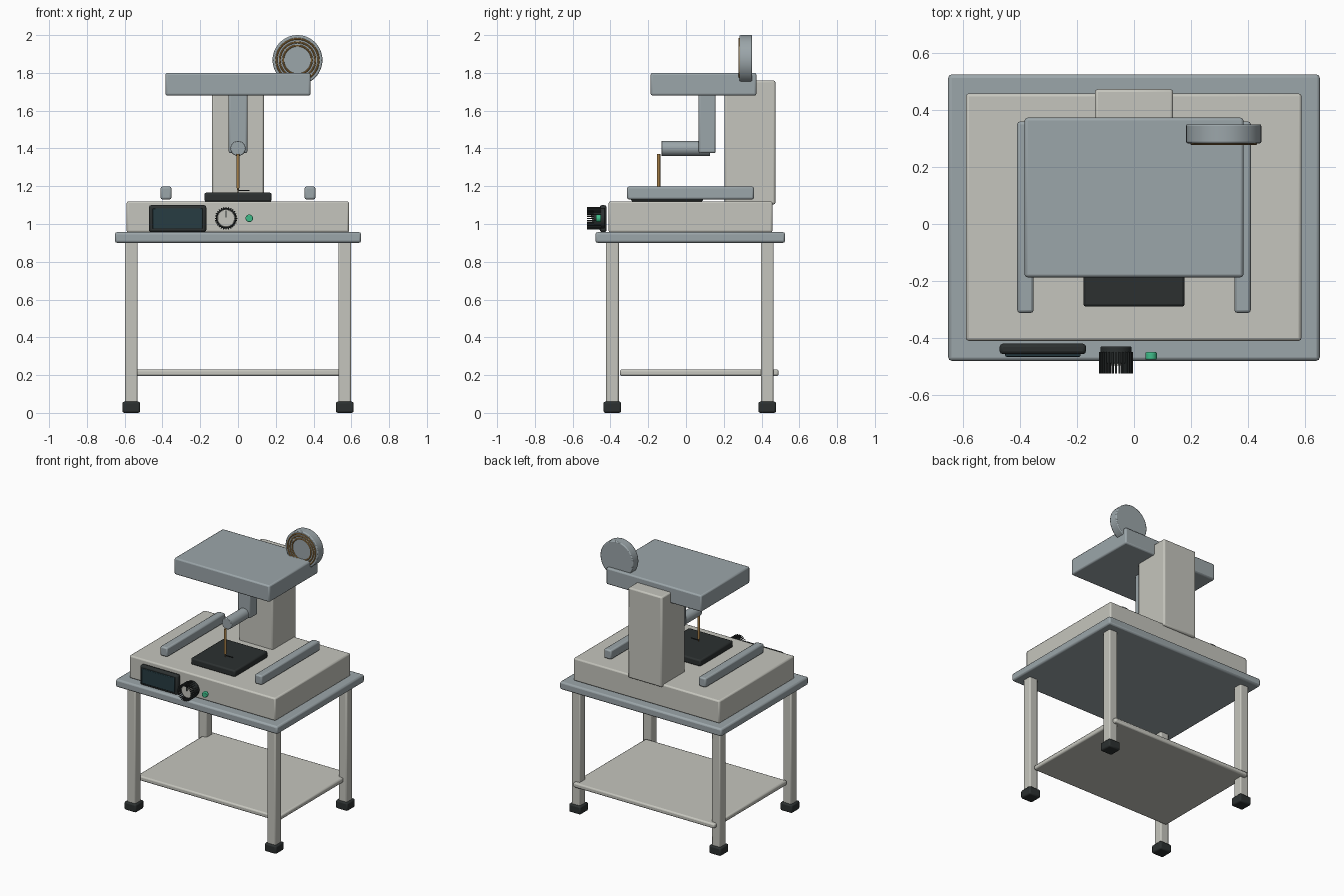
import bpy, math
from mathutils import Vector

if "Cube" in bpy.data.objects:
    bpy.data.objects.remove(bpy.data.objects["Cube"])


def mat(name, r, g, b):
    m = bpy.data.materials.new(name)
    m.diffuse_color = (r, g, b, 1)
    m.use_nodes = True
    m.node_tree.nodes["Principled BSDF"].inputs["Base Color"].default_value = m.diffuse_color
    return m


CREAM = mat("cream_paint", 0.56, 0.56, 0.51)
SLATE = mat("slate_paint", 0.33, 0.38, 0.40)
DARK = mat("dark_rubber", 0.025, 0.03, 0.03)
BRONZE = mat("bronze", 0.36, 0.20, 0.06)
GLASS = mat("screen_glass", 0.02, 0.045, 0.055)
GREEN = mat("green_light", 0.05, 0.5, 0.25)


def finish(o, name, m, bevel):
    o.name = name
    o.data.materials.append(m)
    if bevel:
        b = o.modifiers.new("bevel", 'BEVEL')
        b.width, b.segments, b.limit_method = bevel, 2, 'ANGLE'
        b.angle_limit = math.radians(40)
    bpy.ops.object.shade_smooth_by_angle(angle=math.radians(35))
    return o


def box(name, x, y, z, m, bevel=0.01):
    """Box from (min, max) ranges on each axis."""
    c = [(a + b) / 2 for a, b in (x, y, z)]
    s = [b - a for a, b in (x, y, z)]
    bpy.ops.mesh.primitive_cube_add(size=1, location=c)
    o = bpy.context.object
    for v in o.data.vertices:
        v.co = Vector(p * q for p, q in zip(v.co, s))
    return finish(o, name, m, bevel)


def rod(name, a, b, r, m, bevel=0.0, r2=None, sides=32):
    """Cylinder or cone from point a to point b."""
    a, b = Vector(a), Vector(b)
    d = b - a
    bpy.ops.mesh.primitive_cone_add(vertices=sides, radius1=r, radius2=r if r2 is None else r2,
                                    depth=d.length, location=(a + b) / 2)
    o = bpy.context.object
    o.rotation_euler = d.to_track_quat('Z', 'Y').to_euler()
    return finish(o, name, m, bevel)


# Table: top, shelf, legs and feet
box("table_top", (-0.652, 0.652), (-0.48, 0.525), (0.90, 0.957), SLATE, 0.012)
box("shelf", (-0.57, 0.57), (-0.35, 0.49), (0.195, 0.23), CREAM)
for sx, side in ((-1, "left"), (1, "right")):
    for cy, end in ((-0.39, "front"), (0.43, "back")):
        cx = sx * 0.565
        box(f"{end}_{side}_leg", (cx - 0.034, cx + 0.034), (cy - 0.034, cy + 0.034),
            (0.02, 0.91), CREAM, 0.008)
        box(f"{end}_{side}_foot", (cx - 0.047, cx + 0.047), (cy - 0.047, cy + 0.047),
            (0.005 - 0.005, 0.06), DARK, 0.01)
    # Side rails on the machine bed
    xs = sorted((sx * 0.352, sx * 0.41))
    box(f"{side}_rail", xs, (-0.312, 0.36), (1.13, 1.198), SLATE)

# Machine body
box("base_housing", (-0.59, 0.588), (-0.41, 0.458), (0.955, 1.12), CREAM)
box("work_plate", (-0.178, 0.178), (-0.29, 0.09), (1.118, 1.166), DARK)
box("column", (-0.137, 0.137), (0.205, 0.473), (1.103, 1.76), CREAM)
box("overhead_hood", (-0.384, 0.384), (-0.187, 0.373), (1.68, 1.80), SLATE)

# Tool arm and needle
box("vertical_arm", (-0.05, 0.05), (0.067, 0.157), (1.375, 1.70), SLATE)
rod("horizontal_arm", (0, 0.127, 1.40), (0, -0.13, 1.40), 0.04, SLATE, 0.004)
rod("needle", (0, -0.145, 1.37), (0, -0.145, 1.19), 0.009, BRONZE, sides=16)
rod("needle_tip", (0, -0.145, 1.19), (0, -0.145, 1.166), 0.006, BRONZE, r2=0.001, sides=16)
rod("work_thread", (0, -0.145, 1.178), (0.06, -0.145, 1.178), 0.003, DARK, sides=8)

# Spool with concentric bronze windings
rod("spool_disc", (0.315, 0.35, 1.868), (0.315, 0.283, 1.868), 0.132, SLATE, 0.006, sides=48)
for i, r in enumerate((0.112, 0.094, 0.076)):
    bpy.ops.mesh.primitive_torus_add(major_radius=r, minor_radius=0.005, major_segments=48,
                                     minor_segments=8, location=(0.315, 0.282, 1.868),
                                     rotation=(math.pi / 2, 0, 0))
    finish(bpy.context.object, f"spool_winding_{i + 1}", BRONZE, 0)

# Control panel: screen, knob, indicator
box("screen_frame", (-0.472, -0.168), (-0.457, -0.42), (0.957, 1.10), DARK, 0.012)
box("screen_glass", (-0.452, -0.188), (-0.466, -0.45), (0.975, 1.083), GLASS, 0.004)
KX, KZ = -0.063, 1.03
rod("knob_body", (KX, -0.43, KZ), (KX, -0.49, KZ), 0.055, DARK, 0.004, sides=40)
rod("knob_cap", (KX, -0.485, KZ), (KX, -0.497, KZ), 0.046, CREAM, 0.003, sides=40)
box("knob_pointer", (KX - 0.003, KX + 0.003), (-0.502, -0.495), (KZ + 0.005, KZ + 0.04), DARK, 0)
for i in range(28):
    a = math.tau * i / 28
    fin = box(f"knob_grip_{i + 1}", (-0.003, 0.003), (-0.525, -0.45), (-0.006, 0.006), DARK, 0)
    fin.location.x, fin.location.z = KX + 0.054 * math.sin(a), KZ + 0.054 * math.cos(a)
    fin.rotation_euler.y = a
rod("indicator_light", (0.06, -0.45, KZ), (0.06, -0.476, KZ), 0.02, GREEN, 0.004, sides=24)
